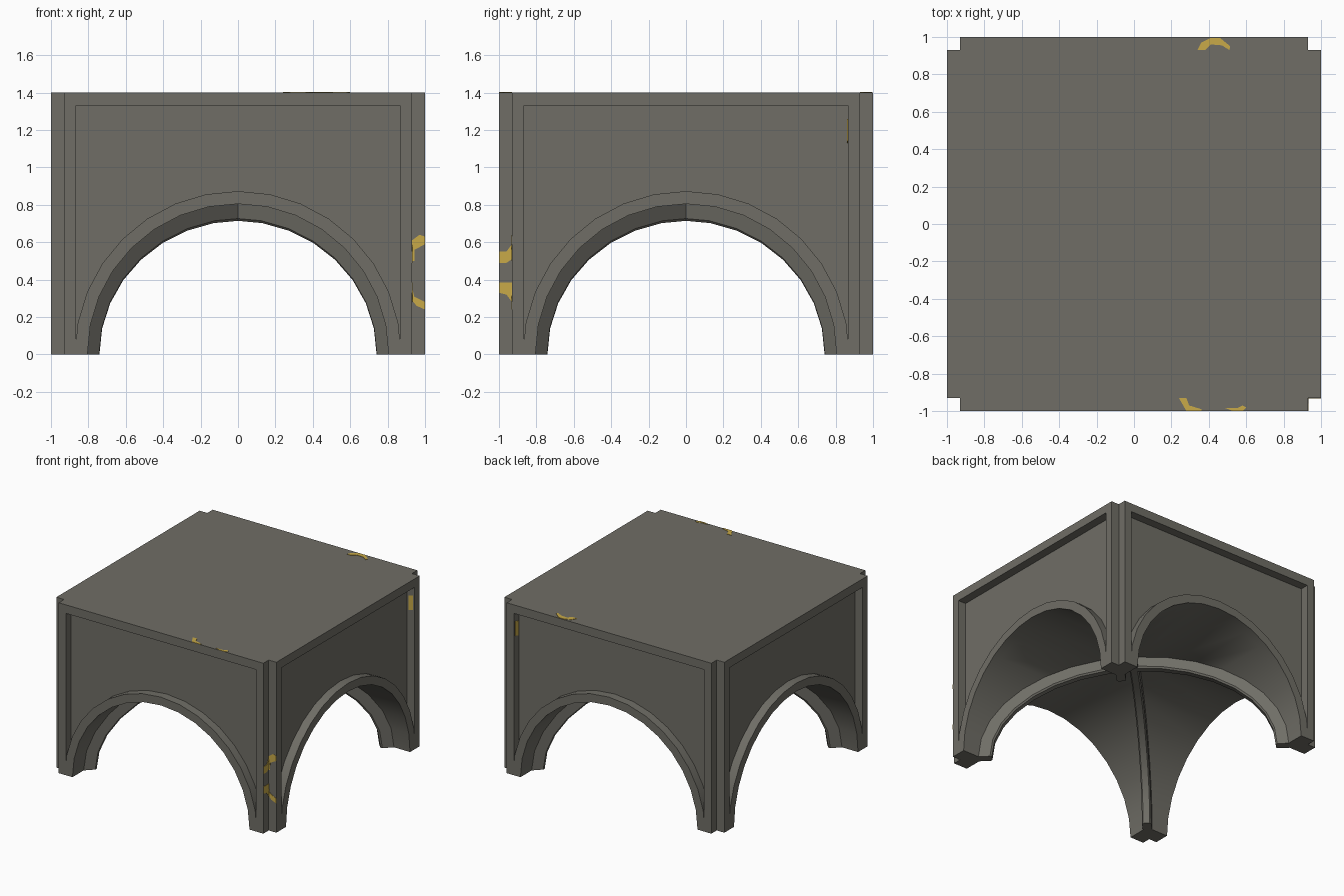
import bpy, bmesh, math
from mathutils import Vector, Matrix

if "Cube" in bpy.data.objects:
    bpy.data.objects.remove(bpy.data.objects["Cube"])

W, H = 1.0, 1.4          # half width, height
C = 0.93                 # core half width (panel plane)
R, RO = 0.805, 0.873     # arch opening and arch trim radii
J, PT = 0.865, 1.33      # panel jamb and panel top
N = 16                   # segments per half circle


def material(name, rgb):
    m = bpy.data.materials.new(name)
    m.diffuse_color = (*rgb, 1)
    m.use_nodes = True
    m.node_tree.nodes["Principled BSDF"].inputs["Base Color"].default_value = m.diffuse_color
    return m


stone = material("grey_stone", (0.16, 0.155, 0.133))
gold = material("gold_paint", (0.58, 0.40, 0.065))


def finish(bm, name, mat, fix_normals=True):
    bmesh.ops.remove_doubles(bm, verts=bm.verts, dist=1e-4)
    if fix_normals:
        bmesh.ops.recalc_face_normals(bm, faces=bm.faces)
    for f in bm.faces:
        f.smooth = True
    for e in bm.edges:
        e.smooth = len(e.link_faces) == 2 and e.calc_face_angle(0) < math.radians(25)
    me = bpy.data.meshes.new(name)
    bm.to_mesh(me)
    bm.free()
    me.materials.append(mat)
    ob = bpy.data.objects.new(name, me)
    bpy.context.collection.objects.link(ob)
    return ob


def arc(r):
    """Quarter arch from the springing to the crown, as (x, z)."""
    return [(r * math.cos(math.pi * i / N), r * math.sin(math.pi * i / N))
            for i in range(N // 2 + 1)]


# vaulted block: one half side, mirrored and turned around the four sides
bm = bmesh.new()
inner = arc(R)
inner[-1] = (0, R)
o = arc(RO)
o[-1] = (0, RO)
t = (o[0][0] - J) / (o[0][0] - o[1][0])
outer = [(J, o[1][1] * t)] + o[1:]
frame = [(0, H), (C, H), (C, 0)] + inner + outer[::-1] + [(J, PT), (0, PT)]
panel = outer + [(0, PT), (J, PT)]

for k in range(4):
    for s in (1, -1):
        rot = Matrix.Rotation(k * math.pi / 2, 3, 'Z')

        def face(*pts):
            bm.faces.new([bm.verts.new(rot @ Vector((s * x, y, z))) for x, y, z in pts])

        # raised frame with arch trim
        face(*[(x, -W, z) for x, z in frame])
        for a, b in zip(frame, frame[1:] + frame[:1]):
            if abs(a[0]) + abs(b[0]) > 1e-6:
                face((a[0], -W, a[1]), (b[0], -W, b[1]), (b[0], -C, b[1]), (a[0], -C, a[1]))
        # recessed panel
        face(*[(x, -C, z) for x, z in outer + [(0, PT), (J, PT)][::1]])
        # vault web running in to the groin
        for a, b in zip(inner, inner[1:]):
            q = [(a[0], -C, a[1]), (b[0], -C, b[1]), (b[0], -b[0], b[1]), (a[0], -a[0], a[1])]
            face(*q)
    # foot of the leg
    face((R, -R, 0), (C, -R, 0), (C, -C, 0), (R, -C, 0))
    # quarter of the roof
    face((0, 0, H), (0, -C, H), (C, -C, H), (C, 0, H))
finish(bm, "vaulted_block", stone)


# diagonal ribs under the groins
def rib(name, angle):
    bm = bmesh.new()
    rot = Matrix.Rotation(angle, 3, 'Z')
    section = [(-0.035, 1.185, 0.845), (-0.035, 1.086, 0.729), (-0.025, 1.073, 0.716),
               (0.025, 1.073, 0.716), (0.035, 1.086, 0.729), (0.035, 1.185, 0.845)]
    rings = []
    for i in range(N + 1):
        th = math.pi * i / N
        rings.append([bm.verts.new(rot @ Vector((a * math.cos(th), u, b * math.sin(th))))
                      for u, a, b in section])
    n = len(section)
    for p, q in zip(rings, rings[1:]):
        for i in range(n):
            j = (i + 1) % n
            bm.faces.new((p[i], p[j], q[j], q[i]))
    bm.faces.new(rings[0])
    bm.faces.new(rings[-1])
    finish(bm, name, stone)


rib("diagonal_rib_a", math.pi / 4)
rib("diagonal_rib_b", -math.pi / 4)


# thin flakes of gold paint
def flake(name, pts, place, normal):
    bm = bmesh.new()
    f = bm.faces.new([bm.verts.new(place(*p)) for p in pts])
    ext = bmesh.ops.extrude_face_region(bm, geom=[f])
    vs = [g for g in ext["geom"] if isinstance(g, bmesh.types.BMVert)]
    bmesh.ops.translate(bm, verts=vs, vec=Vector(normal) * 0.003)
    finish(bm, name, gold)


on_top = lambda x, y: (x, y, H)
on_front = lambda x, z: (x, -C, z)
on_side = lambda y, z: (C, y, z)

flake("gold_top_back", [(.34, .93), (.36, .97), (.41, .995), (.46, .995), (.515, .95), (.51, .93),
                        (.47, .955), (.41, .96), (.38, .93)], on_top, (0, 0, 1))
flake("gold_top_front_a", [(.24, -.93), (.28, -.93), (.295, -.97), (.36, -.99), (.36, -1),
                           (.28, -1)], on_top, (0, 0, 1))
flake("gold_top_front_b", [(.49, -.985), (.55, -.985), (.58, -.97), (.6, -.98), (.58, -1),
                           (.53, -1)], on_top, (0, 0, 1))
flake("gold_corner_front_a", [(.93, .5), (.943, .5), (.945, .56), (1, .59), (1, .63), (.97, .64),
                              (.93, .61)], on_front, (0, -1, 0))
flake("gold_corner_front_b", [(.93, .36), (.942, .31), (1, .28), (1, .24), (.955, .26),
                              (.93, .29)], on_front, (0, -1, 0))
flake("gold_corner_side_a", [(-1, .49), (-.96, .49), (-.93, .51), (-.93, .59), (-.96, .55),
                             (-1, .55)], on_side, (1, 0, 0))
flake("gold_corner_side_b", [(-1, .385), (-.93, .385), (-.93, .28), (-.96, .32),
                             (-1, .33)], on_side, (1, 0, 0))
jamb = [(.945, 1.13), (.985, 1.14), (.985, 1.26), (.945, 1.25)]
flake("gold_jamb_right", jamb, lambda x, z: (x, J, z), (0, -1, 0))
flake("gold_jamb_back", jamb, lambda y, z: (J, y, z), (-1, 0, 0))
